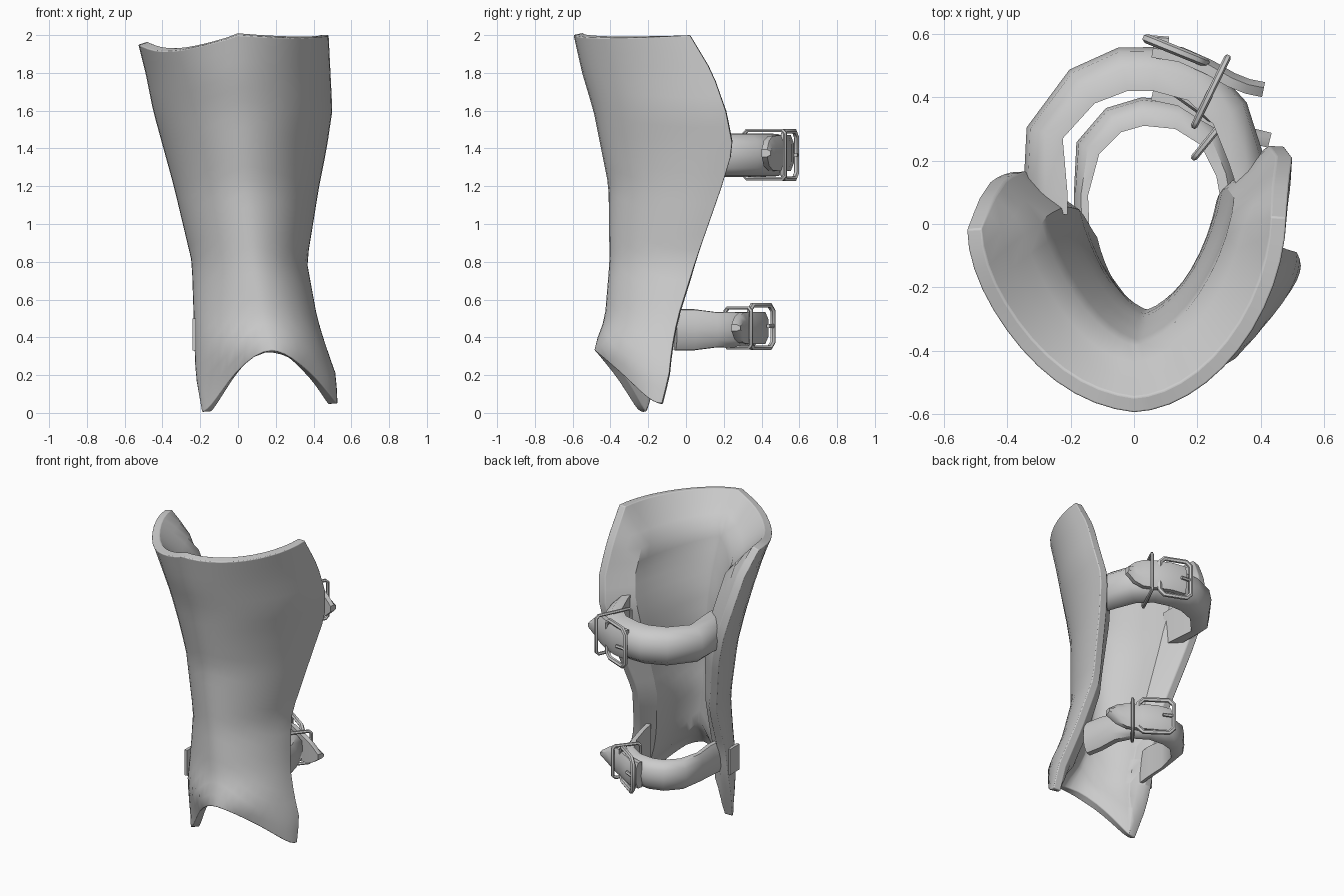
import bpy, bmesh, math
from mathutils import Vector

if "Cube" in bpy.data.objects:
    bpy.data.objects.remove(bpy.data.objects["Cube"], do_unlink=True)

GREY = (0.6, 0.6, 0.6, 1)
mat = bpy.data.materials.new("grey")
mat.use_nodes = True
mat.diffuse_color = GREY
mat.node_tree.nodes["Principled BSDF"].inputs["Base Color"].default_value = GREY


def finish(name, bm, angle=35, bevel=0):
    bmesh.ops.recalc_face_normals(bm, faces=bm.faces)
    mesh = bpy.data.meshes.new(name)
    bm.to_mesh(mesh)
    bm.free()
    ob = bpy.data.objects.new(name, mesh)
    bpy.context.collection.objects.link(ob)
    mesh.materials.append(mat)
    if bevel:
        mod = ob.modifiers.new("rounded_rim", "BEVEL")
        mod.width, mod.segments = bevel, 3
        mod.limit_method, mod.angle_limit = "ANGLE", math.radians(42)
    bpy.ops.object.select_all(action="DESELECT")
    ob.select_set(True)
    bpy.context.view_layer.objects.active = ob
    bpy.ops.object.shade_smooth_by_angle(angle=math.radians(angle))


# Shin plate: horizontal sections as z, right x, left x, front y, right back y, left back y, front x
SECTIONS = [
    (0.0, -0.19, 0.53, -0.33, -0.22, -0.14, 0.18),
    (0.2, -0.225, 0.52, -0.42, -0.15, -0.09, 0.18),
    (0.34, -0.23, 0.47, -0.49, -0.11, -0.075, 0.18),
    (0.5, -0.235, 0.42, -0.43, -0.08, -0.045, 0.13),
    (0.8, -0.245, 0.365, -0.405, 0.03, 0.05, 0.08),
    (1.2, -0.34, 0.43, -0.41, 0.14, 0.19, 0.04),
    (1.4, -0.395, 0.47, -0.45, 0.165, 0.25, 0.03),
    (1.6, -0.45, 0.5, -0.49, 0.14, 0.21, 0.02),
    (1.8, -0.49, 0.49, -0.55, 0.08, 0.14, 0.0),
    (2.0, -0.54, 0.48, -0.595, -0.05, 0.02, 0.0),
]


def section(z):
    for a, b in zip(SECTIONS, SECTIONS[1:]):
        if z <= b[0]:
            f = (z - a[0]) / (b[0] - a[0])
            return [p + (q - p) * f for p, q in zip(a, b)]
    return list(SECTIONS[-1])


def plate_point(u, v):
    ang = math.pi * u
    c, s = math.cos(ang), math.sin(ang)
    right = c > 0
    bottom = 0.325 * s ** 3.2 + 0.005 if right else 0.05 + 0.28 * s ** 2.2
    top = 2.0 - 0.13 * max(0, c) ** 0.9 + 0.08 * max(0, c) ** 6 - 0.03 * max(0, -c) * s
    z = bottom + (top - bottom) * v
    _, xr, xl, front, back_r, back_l, mid = section(z)
    side, back = (xr, back_r) if right else (xl, back_l)
    x = mid + (side - mid) * abs(c) ** 1.08
    return Vector((x, back + (front - back) * s ** 1.08, z))


NU, NV = 24, 24
bm = bmesh.new()
outer = [[bm.verts.new(plate_point(i / NU, j / NV)) for i in range(NU + 1)] for j in range(NV + 1)]


def add_quads(grid):
    for lo, hi in zip(grid, grid[1:]):
        for i in range(len(lo) - 1):
            bm.faces.new((lo[i], lo[i + 1], hi[i + 1], hi[i]))


add_quads(outer)
bm.normal_update()
sign = -1 if outer[NV // 2][NU // 2].normal.y > 0 else 1
# Padded inside: thin at the rim, thick in the middle
inner = []
for j, row in enumerate(outer):
    line = []
    padding = 0.07 + 0.05 * min(max((j / NV - 0.4) / 0.25, 0), 1)
    for i, p in enumerate(row):
        margin = min(i / NU / 0.083, (NU - i) / NU / 0.083, j / NV / 0.125, (NV - j) / NV / 0.125, 1)
        line.append(bm.verts.new(p.co - p.normal * sign * (0.05 + padding * margin)))
    inner.append(line)
add_quads(inner)
for a, b in ((outer[0], inner[0]), (outer[-1], inner[-1]),
             ([r[0] for r in outer], [r[0] for r in inner]),
             ([r[-1] for r in outer], [r[-1] for r in inner])):
    add_quads([a, b])
finish("shin_plate", bm, 32, 0.022)


def sweep(name, path, profile, z, scales):
    """Sweep an (outward, height) profile along a horizontal path, with (depth, height) scales."""
    bm = bmesh.new()
    pts = [Vector((x, y, z)) for x, y in path]
    rings = []
    for k, (p, (sd, sh)) in enumerate(zip(pts, scales)):
        t = (pts[min(k + 1, len(pts) - 1)] - pts[max(k - 1, 0)]).normalized()
        out = Vector((-t.y, t.x, 0))
        rings.append([bm.verts.new(p + out * d * sd + Vector((0, 0, h * sh))) for d, h in profile])
    n = len(profile)
    for a, b in zip(rings, rings[1:]):
        for i in range(n):
            bm.faces.new((a[i], a[(i + 1) % n], b[(i + 1) % n], b[i]))
    bm.faces.new(rings[0])
    bm.faces.new(rings[-1])
    finish(name, bm, 45)


def tube(name, points, radius, cyclic=True):
    curve = bpy.data.curves.new(name, "CURVE")
    curve.dimensions = "3D"
    curve.bevel_depth, curve.bevel_resolution = radius, 1
    curve.use_fill_caps = True
    spline = curve.splines.new("POLY")
    spline.points.add(len(points) - 1)
    for sp, p in zip(spline.points, points):
        sp.co = (*p, 1)
    spline.use_cyclic_u = cyclic
    ob = bpy.data.objects.new(name, curve)
    bpy.context.collection.objects.link(ob)
    curve.materials.append(mat)
    bpy.ops.object.select_all(action="DESELECT")
    ob.select_set(True)
    bpy.context.view_layer.objects.active = ob
    bpy.ops.object.convert(target="MESH")
    bpy.ops.object.shade_smooth_by_angle(angle=math.radians(50))


def frame(name, a, b, z0, z1, radius, cut=0.03):
    """Upright rectangle with clipped corners between two plan points."""
    a, b = Vector((*a, 0)), Vector((*b, 0))
    d = (b - a).normalized() * cut
    up = Vector((0, 0, 1))
    tube(name, [a + d + up * z0, b - d + up * z0, b + up * (z0 + cut), b + up * (z1 - cut),
                b - d + up * z1, a + d + up * z1, a + up * (z1 - cut), a + up * (z0 + cut)], radius)


def pillow(depth, half):
    return [(0, -half), (depth * 0.5, -half * 0.97), (depth * 0.9, -half * 0.6), (depth, 0),
            (depth * 0.9, half * 0.6), (depth * 0.5, half * 0.97), (0, half)]


def tongue_profile(half):
    return [(-0.03, -half), (0.0, -half), (0.018, -half * 0.5), (0.018, half * 0.5), (0.0, half), (-0.03, half)]


TAPER = [(1, s) for s in (1, 1, 1, 0.95, 0.7, 0.2)]

# Upper strap, tongue, buckle and keeper
sweep("upper_strap",
      [(-0.21, 0.03), (-0.21, 0.1), (-0.225, 0.27), (-0.125, 0.38), (-0.02, 0.42), (0.06, 0.42),
       (0.17, 0.39), (0.25, 0.315), (0.3, 0.19), (0.33, 0.1)], pillow(0.14, 0.115), 1.365,
      [(s, 1) for s in (0.8, 1, 0.85, 0.95, 1, 1, 1, 0.9, 0.8, 0.6)])
sweep("upper_tongue", [(0.06, 0.555), (0.15, 0.54), (0.24, 0.5), (0.31, 0.46), (0.36, 0.44), (0.41, 0.43)],
      tongue_profile(0.095), 1.375, TAPER)
frame("upper_buckle", (0.04, 0.585), (0.225, 0.51), 1.24, 1.49, 0.015)
tube("upper_prong", [(0.05, 0.585, 1.365), (0.11, 0.58, 1.365)], 0.011, False)
frame("upper_keeper", (0.19, 0.31), (0.295, 0.525), 1.24, 1.495, 0.011, 0.015)

# Lower strap, tongue, buckle and keeper
sweep("lower_strap",
      [(-0.15, -0.12), (-0.14, -0.03), (-0.145, 0.09), (-0.11, 0.22), (-0.04, 0.29), (0.03, 0.31),
       (0.13, 0.3), (0.21, 0.25), (0.26, 0.15), (0.28, 0.04), (0.3, -0.06)], pillow(0.09, 0.095), 0.44,
      [(0.5, 1.1), (0.55, 1.1), (0.5, 1), (0.9, 1), (1, 1), (1, 1),
       (1, 1), (0.9, 1), (0.7, 1), (0.7, 1.15), (0.7, 1.15)])
sweep("lower_tongue", [(0.06, 0.42), (0.15, 0.4), (0.23, 0.35), (0.31, 0.305), (0.37, 0.285), (0.43, 0.27)],
      tongue_profile(0.085), 0.45, TAPER)
frame("lower_buckle", (0.07, 0.46), (0.245, 0.335), 0.345, 0.57, 0.015)
tube("lower_prong", [(0.08, 0.46, 0.46), (0.135, 0.435, 0.46)], 0.011, False)
frame("lower_keeper", (0.19, 0.21), (0.3, 0.345), 0.345, 0.555, 0.011, 0.015)
# Outer anchor tab of the lower strap
sweep("lower_strap_tab", [(-0.232, -0.22), (-0.232, -0.12)],
      [(-0.01, -0.085), (0.01, -0.085), (0.01, 0.085), (-0.01, 0.085)], 0.415, [(1, 1), (1, 1)])
